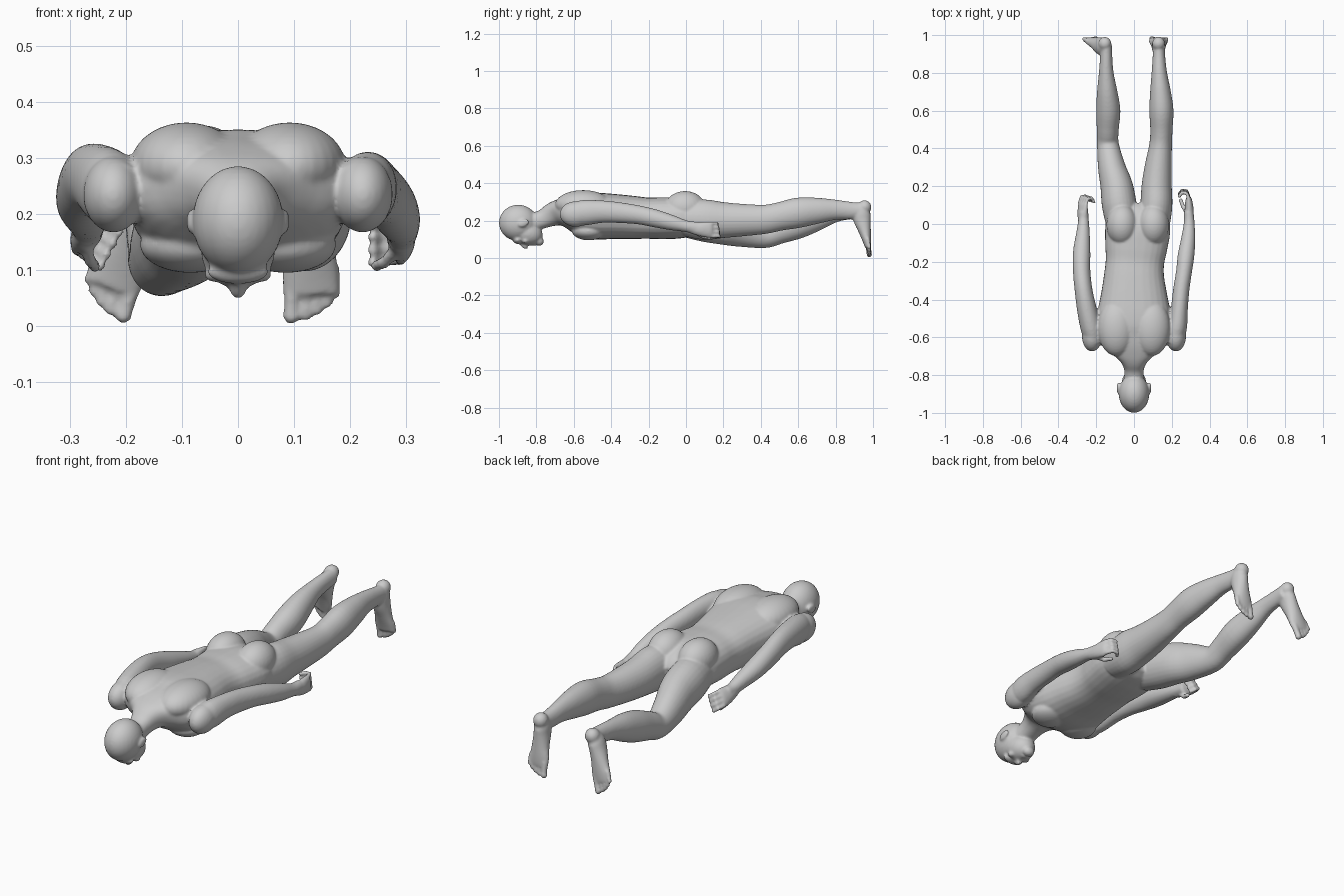
import bpy, bmesh, math
from mathutils import Vector, Matrix

bm = bmesh.new()


def spline(rows, sub=4):
    """Catmull-Rom through rows of (x, y, z, half width, half depth)."""
    out, n = [], len(rows)
    for i in range(n - 1):
        p = [rows[max(i - 1, 0)], rows[i], rows[i + 1], rows[min(i + 2, n - 1)]]
        for s in range(sub):
            t = s / sub
            out.append([0.5 * (2 * b + (c - a) * t + (2 * a - 5 * b + 4 * c - d) * t ** 2
                               + (3 * b - a - 3 * c + d) * t ** 3) for a, b, c, d in zip(*p)])
    return out + [list(rows[-1])]


def loft(rows, ref=(0, 0, 1), power=2.0, mat=Matrix(), seg=28):
    rows = spline(rows)
    pts = [Vector(r[:3]) for r in rows]
    rings = []
    for i, r in enumerate(rows):
        t = (pts[min(i + 1, len(pts) - 1)] - pts[max(i - 1, 0)]).normalized()
        side = Vector(ref).cross(t).normalized()
        up = t.cross(side)
        ring = []
        for k in range(seg):
            a = 2 * math.pi * k / seg
            c, s = math.cos(a), math.sin(a)
            u = math.copysign(abs(c) ** (2 / power), c) * r[3]
            v = math.copysign(abs(s) ** (2 / power), s) * r[4]
            ring.append(bm.verts.new(mat @ (pts[i] + side * u + up * v)))
        rings.append(ring)
    for a, b in zip(rings, rings[1:]):
        for k in range(seg):
            j = (k + 1) % seg
            bm.faces.new((a[k], a[j], b[j], b[k]))
    bm.faces.new(rings[0][::-1])
    bm.faces.new(rings[-1])


def ball(c, r, mat=Matrix(), tilt=0):
    m = mat @ Matrix.Translation(c) @ Matrix.Rotation(tilt, 4, 'X') @ Matrix.Diagonal((*r, 1))
    bmesh.ops.create_uvsphere(bm, u_segments=28, v_segments=18, radius=1, matrix=m)


def digit(points, r, mat=Matrix()):
    """Finger or toe: a chain of short tubes with round joints."""
    for a, b in zip(points, points[1:]):
        d = Vector(b) - Vector(a)
        ref = (0, 0, 1) if abs(d.z) < 0.7 * d.length else (0, 1, 0)
        loft([(*a, r, r), (*b, r * .92, r * .92)], ref, mat=mat, seg=12)
    for p in points:
        ball(p, (r, r, r), mat)


# torso and neck
loft([(0, -.84, .185, .052, .05), (0, -.77, .207, .052, .05), (0, -.72, .23, .075, .062),
      (0, -.68, .243, .125, .07), (0, -.63, .245, .18, .088), (0, -.56, .235, .195, .115),
      (0, -.48, .225, .195, .125), (0, -.38, .222, .177, .12), (0, -.28, .217, .16, .115),
      (.005, -.2, .213, .155, .11), (.012, -.12, .213, .165, .112),
      (.02, -.02, .213, .172, .108), (.02, .06, .2, .15, .085), (.02, .1, .19, .09, .05)], power=2.35)

# shoulder blades, chest, shoulders, buttocks
for s in (-1, 1):
    ball((s * .092, -.55, .285), (.1, .15, .078))
    ball((s * .085, -.52, .145), (.09, .09, .05))
    ball((s * .222, -.59, .235), (.054, .085, .068))
    ball((.02 + s * .083, -.005, .268), (.083, .11, .09))

# head, jaw, chin, brow, nose, lips, ears
ball((0, -.897, .188), (.081, .103, .097))
ball((0, -.85, .135), (.066, .085, .066), tilt=-.3)
ball((0, -.785, .09), (.03, .025, .025))
ball((0, -.90, .097), (.055, .025, .022))
loft([(0, -.885, .088, .009, .014), (0, -.862, .068, .013, .018), (0, -.85, .068, .017, .018)])
ball((0, -.812, .077), (.022, .014, .012))
for s in (-1, 1):
    ball((s * .083, -.868, .187), (.009, .032, .02), tilt=.4)
    ball((s * .04, -.858, .092), (.02, .02, .014))

# left leg, bent at the knee
loft([(-.062, .0, .205, .085, .095), (-.078, .1, .195, .092, .108), (-.092, .2, .175, .086, .104),
      (-.118, .3, .148, .073, .09), (-.138, .42, .118, .058, .065), (-.139, .5, .143, .058, .067),
      (-.136, .6, .178, .064, .074), (-.142, .7, .212, .054, .066), (-.147, .8, .24, .039, .048),
      (-.147, .89, .252, .032, .043), (-.146, .95, .258, .03, .04)])
# right leg, straight
loft([(.105, .0, .21, .085, .095), (.118, .1, .205, .085, .108), (.12, .2, .203, .08, .096),
      (.128, .3, .203, .072, .087), (.141, .42, .207, .06, .078), (.145, .5, .222, .059, .076),
      (.145, .6, .242, .064, .081), (.14, .7, .253, .055, .07), (.134, .8, .258, .041, .054),
      (.132, .89, .253, .033, .046), (.132, .95, .255, .03, .04)])

# left and right arms
loft([(-.21, -.63, .235, .045, .055), (-.228, -.55, .245, .055, .07), (-.25, -.45, .262, .052, .063),
      (-.267, -.35, .262, .047, .06), (-.277, -.25, .243, .046, .055), (-.277, -.15, .218, .046, .048),
      (-.27, -.05, .192, .036, .038), (-.267, .02, .175, .028, .031), (-.267, .06, .17, .026, .034)])
loft([(.21, -.63, .235, .045, .055), (.228, -.55, .242, .052, .068), (.24, -.45, .248, .045, .06),
      (.25, -.35, .242, .043, .055), (.265, -.25, .23, .042, .05), (.275, -.17, .213, .044, .048),
      (.287, -.08, .19, .038, .041), (.292, 0, .17, .029, .031), (.29, .06, .16, .026, .034)])


# hand: origin at the wrist, fingers curled inward (-x)
def hand(mat):
    loft([(0, -.02, 0, .025, .028), (.002, .03, -.005, .024, .038), (0, .08, -.008, .018, .044),
          (-.002, .095, -.008, .013, .04)], mat=mat)
    for i in range(4):
        z = .026 - i * .023
        y = .088 + .004 * i
        digit([(0, y, z), (-.01, y + .03, z), (-.036, y + .034, z - .003), (-.05, y + .014, z - .004)],
              .0098, mat)
    digit([(-.008, .01, -.025), (-.03, .045, -.047), (-.042, .08, -.052)], .0115, mat)


hand(Matrix.Translation((.29, .045, .16)))
hand(Matrix.Translation((-.267, .015, .172)) @ Matrix.Rotation(.5, 4, 'Y') @ Matrix.Diagonal((-1, 1, 1, 1)))


# foot: origin at the heel top, toes hanging down, big toe toward -x
def foot(mat):
    ball((0, .955, -.03), (.034, .036, .036), mat)
    loft([(0, .952, -.02, .028, .03), (0, .94, -.06, .036, .047), (0, .942, -.1, .037, .046),
          (0, .955, -.155, .042, .034), (-.001, .966, -.205, .05, .024),
          (0, .973, -.245, .05, .016)], ref=(0, 1, 0), mat=mat)
    for i, r in enumerate((.0155, .0115, .011, .0105, .01)):
        x = (-.035, -.009, .011, .029, .044)[i]
        digit([(x * .95, .972, -.225 + i * .006), (x, .98, (-.288, -.286, -.278, -.265, -.248)[i] + .004)],
              r, mat)


foot(Matrix.Translation((.13, 0, .303)))
foot(Matrix.Translation((-.145, 0, .3)) @ Matrix.Rotation(.33, 4, 'Y') @ Matrix.Diagonal((-1, 1, 1, 1)))

# fuse everything into one smooth skin
bmesh.ops.recalc_face_normals(bm, faces=bm.faces)
me = bpy.data.meshes.new("human_body")
bm.to_mesh(me)
bm.free()
body = bpy.data.objects.new("human_body", me)
bpy.context.collection.objects.link(body)
fuse = body.modifiers.new("fuse", 'REMESH')
fuse.mode = 'VOXEL'
fuse.voxel_size = .0058
fuse.use_smooth_shade = True
soft = body.modifiers.new("soften", 'SMOOTH')
soft.factor = .5
soft.iterations = 7
